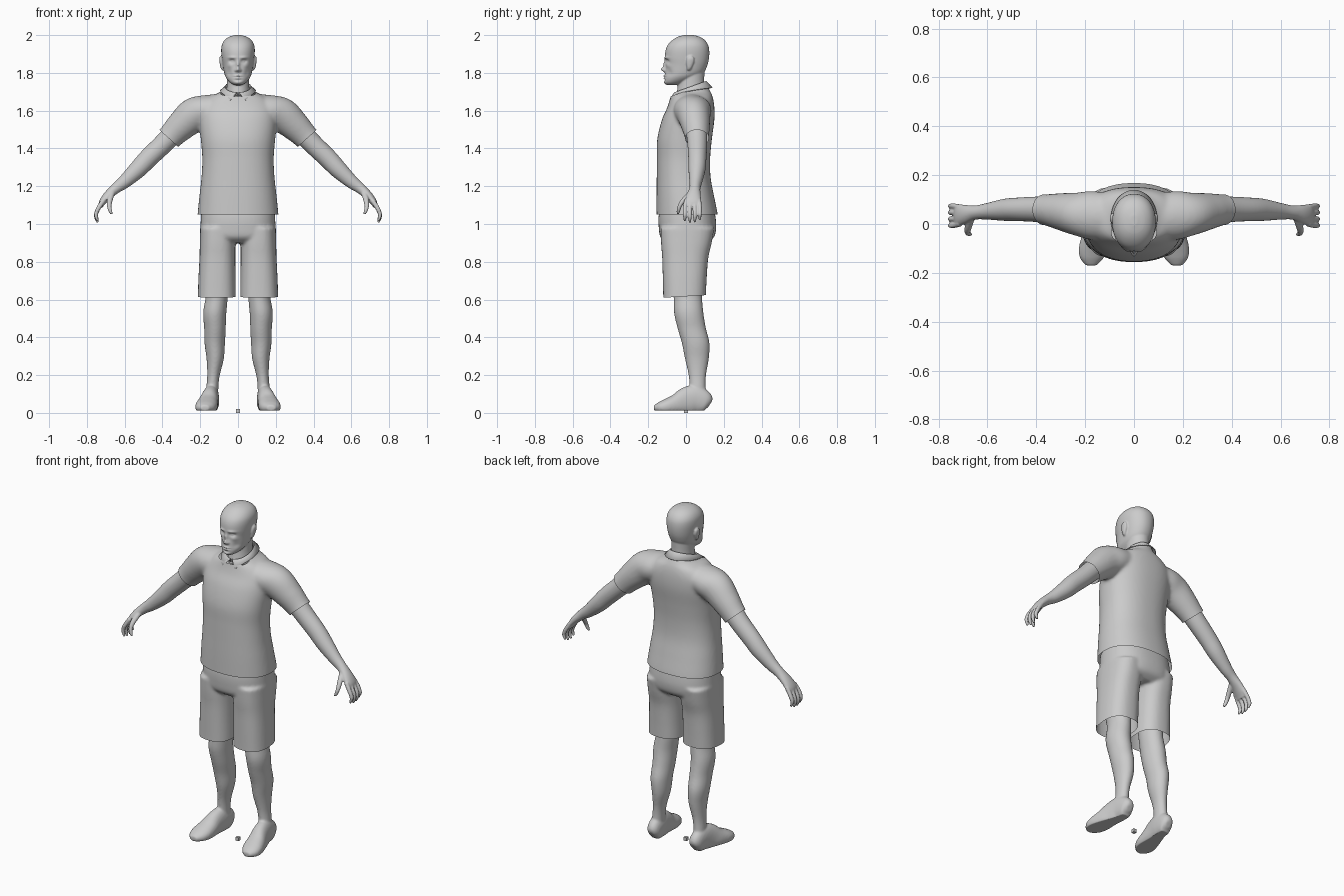
import bpy, bmesh, math
from mathutils import Vector

X, Y = Vector((1, 0, 0)), Vector((0, 1, 0))


def spline(secs, k=5):
    """Catmull-Rom resampling of section tuples."""
    out, m = [], len(secs)
    for i in range(m - 1):
        p = [secs[max(0, min(m - 1, i + d))] for d in (-1, 0, 1, 2)]
        for j in range(k):
            t = j / k
            out.append([0.5 * (2 * b + (c - a) * t + (2 * a - 5 * b + 4 * c - d) * t * t
                               + (3 * b - a - 3 * c + d) * t ** 3) for a, b, c, d in zip(*p)])
    return out + [list(secs[-1])]


def tube(bm, secs, ref=Y, n=2.0, count=40, sx=1):
    """Closed loft through (x, y, z, a, b); b is the radius along ref."""
    secs = spline(secs)
    rings = []
    for i, (x, y, z, a, b) in enumerate(secs):
        t = Vector(secs[min(i + 1, len(secs) - 1)][:3]) - Vector(secs[max(i - 1, 0)][:3])
        t = (t - ref * t.dot(ref)).normalized()
        u, ring = ref.cross(t), []
        for j in range(count):
            c, s = math.cos(math.tau * j / count), math.sin(math.tau * j / count)
            c, s = (math.copysign(abs(w) ** (2 / n), w) for w in (c, s))
            p = Vector((x, y, z)) + u * a * c + ref * b * s
            ring.append(bm.verts.new((p.x * sx, p.y, p.z)))
        rings.append(ring)
    for r, q in zip(rings, rings[1:]):
        for j in range(count):
            bm.faces.new((r[j], r[j - 1], q[j - 1], q[j]))
    bm.faces.new(rings[0])
    bm.faces.new(rings[-1])


def upright(rows):
    """(z, half width, front y, back y, centre x) -> tube sections."""
    return [(cx, (f + b) / 2, z, w, (b - f) / 2) for z, w, f, b, cx in rows]


def finish(bm, name, mirror=False):
    me = bpy.data.meshes.new(name)
    bm.to_mesh(me)
    bm.free()
    me.shade_smooth()
    ob = bpy.data.objects.new(name, me)
    bpy.context.collection.objects.link(ob)
    if mirror:
        ob.modifiers.new("Mirror", 'MIRROR').use_mirror_merge = False
    return ob


def fuse(bm, voxel, smooth):
    """Union all overlapping lofts into one soft skin."""
    bmesh.ops.recalc_face_normals(bm, faces=bm.faces)
    ob = finish(bm, "tmp")
    r = ob.modifiers.new("Remesh", 'REMESH')
    r.mode, r.voxel_size = 'VOXEL', voxel
    s = ob.modifiers.new("Smooth", 'SMOOTH')
    s.iterations, s.factor = smooth, 0.5
    dg = bpy.context.evaluated_depsgraph_get()
    me = bpy.data.meshes.new_from_object(ob.evaluated_get(dg))
    bpy.data.objects.remove(ob)
    out = bmesh.new()
    out.from_mesh(me)
    bpy.data.meshes.remove(me)
    return out


def cut(bm, co, no, keep=lambda p: True):
    """Open a hem: remove everything beyond the plane."""
    fs = [f for f in bm.faces if keep(f.calc_center_median())]
    geom = fs + list({e for f in fs for e in f.edges}) + list({v for f in fs for v in f.verts})
    bmesh.ops.bisect_plane(bm, geom=geom, plane_co=co, plane_no=no, clear_outer=True)


# Shirt: torso and sleeves, open at hem, cuffs and neck
bm = bmesh.new()
tube(bm, upright([
    (1.00, .216, -.156, .170, 0), (1.05, .214, -.156, .168, 0), (1.15, .204, -.156, .148, 0),
    (1.25, .193, -.155, .130, 0), (1.35, .189, -.154, .128, 0), (1.45, .197, -.152, .137, 0),
    (1.55, .206, -.128, .150, 0), (1.62, .200, -.098, .150, 0), (1.67, .155, -.083, .142, 0),
    (1.70, .092, -.077, .130, 0), (1.73, .072, -.067, .115, 0), (1.78, .065, -.060, .105, 0)]),
    n=2.3, count=64)
for s in (1, -1):
    tube(bm, [(.06, .03, 1.62, .07, .09), (.17, .035, 1.60, .083, .10), (.235, .04, 1.575, .092, .088),
              (.30, .05, 1.52, .08, .076), (.36, .058, 1.46, .068, .064), (.42, .06, 1.40, .066, .062)], sx=s)
bm = fuse(bm, .009, 8)
cut(bm, (0, 0, 1.05), (0, 0, -1))
cut(bm, (0, .03, 1.715), (0, -.33, .94), lambda p: p.z > 1.6 and abs(p.x) < .15)
for s in (1, -1):
    cut(bm, (s * .366, 0, 1.453), (s * .67, 0, -.74), lambda p: p.x * s > .25)
finish(bm, "shirt")

# Collar: folded leaf running from tip to tip round the neck
bm = bmesh.new()
rows, steps = [], 48
for i in range(steps + 1):
    s = 2 * i / steps - 1
    t, q = math.pi * s * .985, math.pi * s * .86
    inner = (.066 * math.sin(t), .022 + .08 * math.cos(t), 1.705 + .025 * math.cos(t))
    top = (.069 * math.sin(t), .022 + .084 * math.cos(t), 1.727 + .03 * math.cos(t))
    low = (.095 * math.sin(q), .02 + .12 * math.cos(q), 1.708 + .015 * math.cos(q) - .038 * abs(s) ** 6)
    rows.append([bm.verts.new(p) for p in (inner, top, low)])
for a, b in zip(rows, rows[1:]):
    for j in (0, 1):
        bm.faces.new((a[j], a[j + 1], b[j + 1], b[j]))
bmesh.ops.recalc_face_normals(bm, faces=bm.faces)
ob = finish(bm, "collar")
ob.modifiers.new("Solidify", 'SOLIDIFY').thickness = .005
ob.data.set_sharp_from_angle(angle=math.radians(50))

# Shorts: hips and two wide legs, open at waist and hems
bm = bmesh.new()
tube(bm, upright([
    (1.10, .192, -.135, .145, 0), (1.04, .196, -.145, .156, 0), (.98, .199, -.144, .160, 0),
    (.93, .200, -.135, .148, 0), (.90, .180, -.10, .11, 0)]), n=2.4, count=64)
for s in (1, -1):
    tube(bm, upright([
        (.98, .092, -.135, .150, .108), (.90, .094, -.132, .136, .108), (.82, .095, -.126, .118, .109),
        (.72, .098, -.123, .110, .111), (.64, .100, -.121, .106, .112), (.57, .101, -.120, .103, .113)]),
        n=2.5, sx=s)
bm = fuse(bm, .008, 6)
cut(bm, (0, 0, 1.07), (0, 0, 1))
cut(bm, (0, 0, .617), (0, .06, -1))
finish(bm, "shorts")

# Lower leg and foot with a flat sole
bm = bmesh.new()
tube(bm, upright([
    (.72, .064, -.085, .08, .115), (.62, .058, -.066, .084, .112), (.53, .061, -.063, .092, .123),
    (.45, .057, -.045, .105, .122), (.37, .054, -.022, .124, .123), (.29, .046, -.006, .121, .121),
    (.20, .033, .014, .106, .130), (.13, .032, .018, .104, .136), (.04, .036, .01, .112, .14)]))
tube(bm, [(.137, .127, .045, .02, .018), (.138, .108, .055, .055, .036), (.142, .05, .07, .075, .042),
          (.150, 0, .063, .072, .046), (.160, -.05, .046, .054, .054), (.168, -.10, .034, .042, .058),
          (.173, -.14, .028, .030, .048), (.175, -.170, .026, .014, .022)], ref=X, n=2.2)
bm = fuse(bm, .006, 6)
for v in bm.verts:
    v.co.z = max(v.co.z, .013)
ob = finish(bm, "leg_and_foot", True)
ob.data.set_sharp_from_angle(angle=math.radians(45))

# Arm, palm, fingers and thumb
bm = bmesh.new()
tube(bm, [(.27, .05, 1.54, .058, .058), (.33, .056, 1.49, .056, .056), (.40, .06, 1.42, .053, .052),
          (.475, .06, 1.348, .051, .048), (.53, .058, 1.29, .047, .045), (.60, .052, 1.225, .036, .034),
          (.648, .047, 1.188, .028, .029), (.69, .04, 1.15, .023, .038), (.718, .036, 1.115, .018, .045),
          (.730, .035, 1.09, .011, .04)])
for i in range(4):
    y, tip = -.006 + .0265 * i, (.008, 0, .002, .014)[i]
    k = .042 + (y - .042) * .85
    tube(bm, [(.712, k, 1.125, .013, .012), (.738, y, 1.085, .012, .011), (.750, y, 1.058, .011, .0105),
              (.751, y, 1.033 + tip, .010, .0095), (.742, y, 1.008 + tip, .006, .006)], count=16)
tube(bm, [(.665, .03, 1.17, .016, .018), (.678, -.01, 1.128, .015, .017), (.682, -.033, 1.095, .012, .012),
          (.676, -.040, 1.07, .010, .010), (.668, -.043, 1.052, .006, .006)], count=16)
finish(fuse(bm, .0042, 4), "arm_and_hand", True)

# Head, neck and ears, then face forms pushed in and out
bm = bmesh.new()
tube(bm, upright([
    (1.736, .022, -.103, -.04, 0), (1.75, .044, -.114, 0, 0), (1.775, .064, -.113, .055, 0),
    (1.80, .073, -.111, .093, 0), (1.84, .080, -.108, .113, 0), (1.88, .086, -.112, .122, 0),
    (1.92, .089, -.108, .123, 0), (1.95, .085, -.095, .116, 0), (1.975, .070, -.070, .098, 0),
    (1.992, .045, -.04, .07, 0), (2.001, .012, -.005, .035, 0)]), n=2.15, count=64)
tube(bm, upright([(1.66, .066, -.055, .10, 0), (1.72, .060, -.045, .098, 0), (1.76, .059, -.04, .096, 0),
                  (1.83, .06, -.03, .10, 0)]))
for s in (1, -1):
    tube(bm, [(.078, .014, 1.815, .006, .008), (.083, .018, 1.83, .010, .014), (.088, .022, 1.858, .010, .021),
              (.090, .024, 1.877, .009, .019), (.087, .024, 1.889, .005, .010)], count=20, sx=s)
bm = fuse(bm, .004, 5)
bumps = [(0, 1.818, .011, .012, -.021), (0, 1.842, .009, .020, -.012), (.012, 1.813, .007, .007, -.007),
         (.032, 1.881, .020, .007, -.006), (.032, 1.862, .015, .010, .012), (.031, 1.861, .008, .005, -.005),
         (.045, 1.838, .015, .012, -.004), (.048, 1.80, .014, .018, .006), (0, 1.784, .018, .005, -.007),
         (0, 1.772, .016, .005, -.006), (0, 1.778, .022, .002, .005), (0, 1.762, .018, .005, .004),
         (0, 1.748, .018, .008, -.004)]
for v in bm.verts:
    if v.co.y < -.04 and v.co.z > 1.735:
        x, z = abs(v.co.x), v.co.z
        v.co.y += sum(a * math.exp(-((x - bx) / wx) ** 2 - ((z - bz) / wz) ** 2)
                      for bx, bz, wx, wz, a in bumps)
finish(bm, "head")

# Small marker cube at the origin between the feet
bm = bmesh.new()
bmesh.ops.create_cube(bm, size=.02)
bmesh.ops.translate(bm, verts=bm.verts, vec=(0, 0, .01))
ob = finish(bm, "origin_cube")
ob.data.shade_flat()
